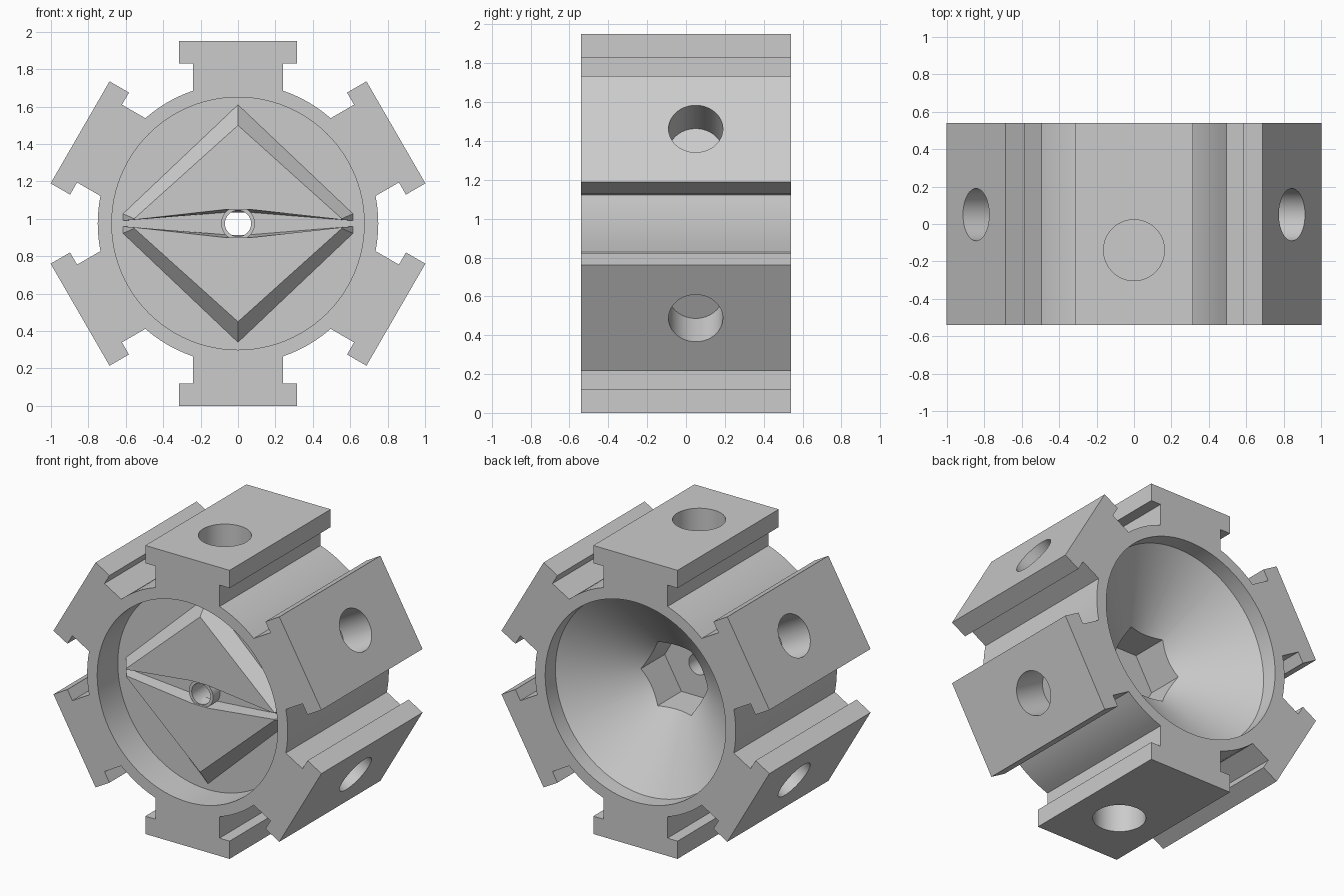
import bpy, bmesh, math
from mathutils import Matrix, Vector

cube = bpy.data.objects.get("Cube")
if cube:
    bpy.data.objects.remove(cube, do_unlink=True)

MID = 0.975      # height of the wheel axis, also the distance to each pad face
HALF = 0.54      # half the wheel's depth
FLOOR, BLOCK_FRONT = -0.32, -0.405

grey = bpy.data.materials.new("plain grey")
grey.use_nodes = True
tone = (0.6, 0.6, 0.6, 1)
grey.diffuse_color = tone
grey.node_tree.nodes["Principled BSDF"].inputs["Base Color"].default_value = tone


def loft(name, rings, turn=None):
    """Skin a stack of (y, [(x, z), ...]) rings, close both ends."""
    bm = bmesh.new()
    loops = [[bm.verts.new((x, y, z)) for x, z in pts] for y, pts in rings]
    for a, b in zip(loops, loops[1:]):
        for i in range(len(a)):
            j = (i + 1) % len(a)
            bm.faces.new((a[i], a[j], b[j], b[i]))
    bm.faces.new(loops[0])
    bm.faces.new(loops[-1])
    bmesh.ops.recalc_face_normals(bm, faces=bm.faces)
    shift = Matrix.Translation(Vector((0, 0, MID)))
    bm.transform(shift @ turn if turn else shift)
    mesh = bpy.data.meshes.new(name)
    bm.to_mesh(mesh)
    bm.free()
    mesh.materials.append(grey)
    obj = bpy.data.objects.new(name, mesh)
    bpy.context.collection.objects.link(obj)
    return obj


def circle(r, n=64):
    return [(r * math.cos(math.tau * i / n), r * math.sin(math.tau * i / n)) for i in range(n)]


def activate(obj):
    bpy.ops.object.select_all(action="DESELECT")
    obj.select_set(True)
    bpy.context.view_layer.objects.active = obj


def cut(obj, tool):
    mod = obj.modifiers.new("cut", "BOOLEAN")
    mod.operation, mod.solver, mod.object = "DIFFERENCE", "EXACT", tool
    activate(obj)
    bpy.ops.object.modifier_apply(modifier=mod.name)
    bpy.data.objects.remove(tool, do_unlink=True)


# Outline: round body with six T-shaped ribs
body_r, stem, head, head_under = 0.75, 0.24, 0.315, 0.855
root = math.asin(stem / body_r)
root_d = body_r * math.cos(root)
outline = []
for k in range(6):
    a = math.radians(30 + 60 * k)
    rib = [(root_d, -stem), (head_under, -stem), (head_under, -head), (MID, -head),
           (MID, head), (head_under, head), (head_under, stem), (root_d, stem)]
    outline += [(d * math.cos(a) - w * math.sin(a), d * math.sin(a) + w * math.cos(a)) for d, w in rib]
    gap = math.radians(60) - 2 * root
    for i in range(1, 6):
        t = a + root + gap * i / 6
        outline.append((body_r * math.cos(t), body_r * math.sin(t)))
body = loft("wheel_body", [(-HALF, outline), (HALF, outline)])

# Front bore, rear bore with cone, hexagonal pocket and shaft hole
bore = circle(0.675, 96)
cut(body, loft("front_bore", [(-0.6, bore), (FLOOR, bore)]))
cut(body, loft("rear_cone", [(0.6, bore), (0.43, bore), (-0.02, circle(0.05, 96))]))
hexagon = circle(0.25, 6)
cut(body, loft("hex_pocket", [(0.35, hexagon), (-0.13, hexagon)]))
cut(body, loft("shaft_hole", [(-0.6, circle(0.07)), (0.3, circle(0.07))]))

# Blind hole in each rib face
for k in range(6):
    a = 30 + 60 * k
    upright = a % 180 == 90
    r, y = (0.163, -0.14) if upright else (0.14, 0.05)
    # a disc along y, tipped upright and then swung round to its rib
    turn = (Matrix.Rotation(math.radians(90 - a), 4, "Y")
            @ Matrix.Translation(Vector((0, y, 0)))
            @ Matrix.Rotation(math.radians(90), 4, "X"))
    cut(body, loft("rib_hole", [(0.735, circle(r, 48)), (1.1, circle(r, 48))], turn))

# Two raised tapered blocks forming a split diamond
base = [(0.615, 0.052), (0.615, 0.015), (0.06, 0.06)]
top = [(0.555, 0.026), (0.55, 0.021), (0.06, 0.076)]


def half_diamond(peak, side, flip):
    pts = [(0, peak)] + side + [(-x, z) for x, z in reversed(side)]
    return [(x, flip * z) for x, z in pts]


for name, flip in (("upper_block", 1), ("lower_block", -1)):
    low = half_diamond(0.635, base, flip)
    loft(name, [(FLOOR + 0.01, low), (FLOOR, low), (BLOCK_FRONT, half_diamond(0.525, top, flip))])

# Hub sleeve around the shaft hole
hub = loft("hub_sleeve", [(FLOOR + 0.02, circle(0.09)), (-0.395, circle(0.09))])
cut(hub, loft("hub_hole", [(-0.6, circle(0.07)), (0.3, circle(0.07))]))

for obj in (body, hub):
    activate(obj)
    bpy.ops.object.shade_smooth_by_angle(angle=math.radians(25))
